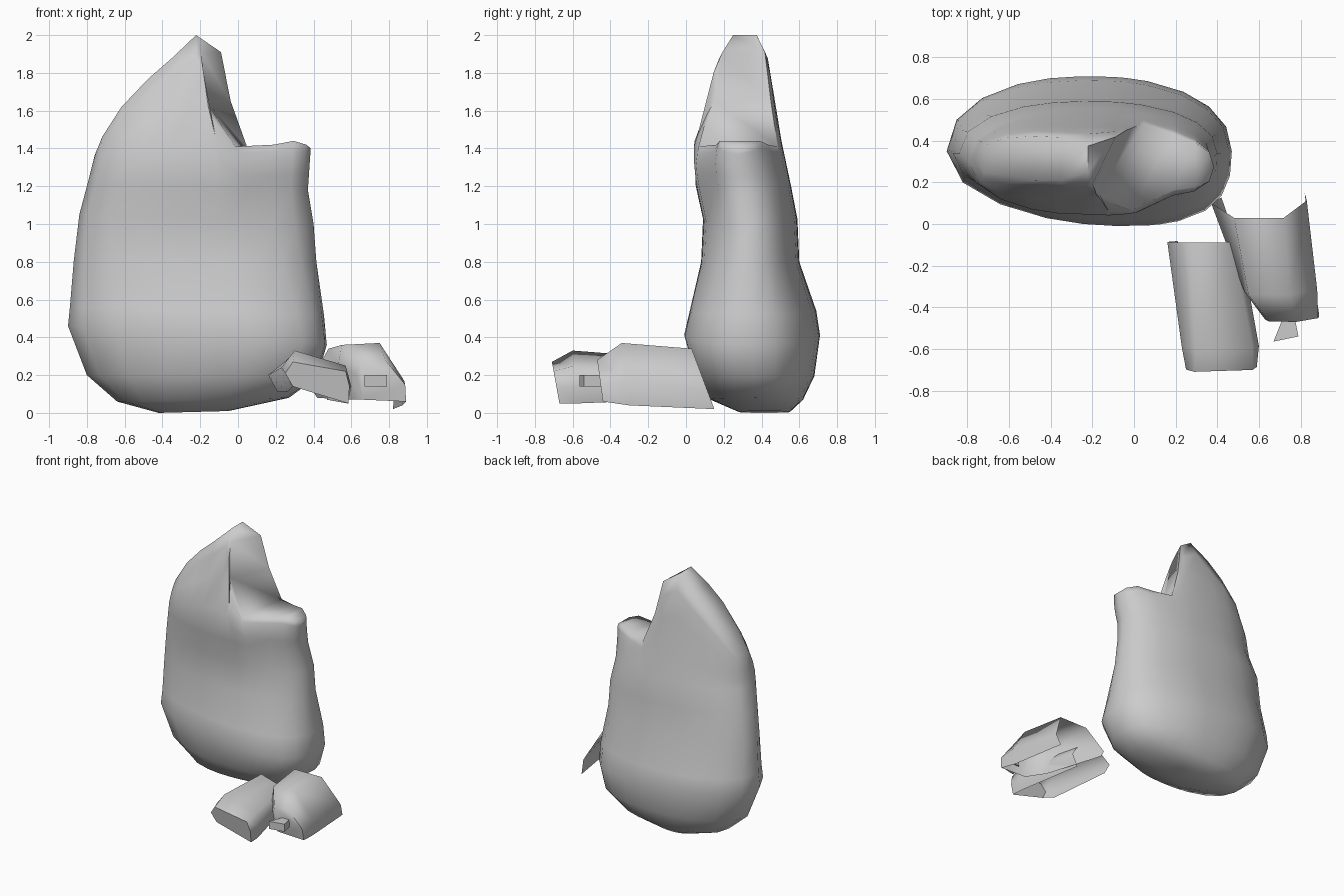
import bpy, bmesh, math

if "Cube" in bpy.data.objects:
    bpy.data.objects.remove(bpy.data.objects["Cube"])


def loft(name, rings, angle, strip_cap=False, open_under=False):
    """Skin rings that share a point count; optionally open below and behind."""
    bm = bmesh.new()
    loops = [[bm.verts.new(p) for p in ring] for ring in rings]
    n = len(loops[0])
    for a, b in zip(loops, loops[1:]):
        for i in range(n):
            j = (i + 1) % n
            if not (open_under and i == 1):
                bm.faces.new((a[i], a[j], b[j], b[i]))
    if not open_under:
        bm.faces.new(loops[0])
    top = loops[-1]
    if strip_cap:  # bridge front to back across an uneven top ring
        for i in range(n // 2):
            quad = (top[i], top[i + 1], top[(n - i - 1) % n], top[(n - i) % n])
            bm.faces.new(list(dict.fromkeys(quad)))
    else:
        bm.faces.new(top)
    bmesh.ops.recalc_face_normals(bm, faces=bm.faces[:])
    mesh = bpy.data.meshes.new(name)
    bm.to_mesh(mesh)
    bm.free()
    obj = bpy.data.objects.new(name, mesh)
    bpy.context.collection.objects.link(obj)
    bpy.ops.object.select_all(action='DESELECT')
    obj.select_set(True)
    bpy.context.view_layer.objects.active = obj
    bpy.ops.object.shade_smooth_by_angle(angle=math.radians(angle))
    return obj


# Positions across the width, -1 left to 1 right, shared by all body rings
US = [-1, -.93, -.75, -.5, -.28, -.06, .17, .26, .41, .66, .84, .96, 1]
# Height and relative thickness of the crest at those positions
CREST = [1.36, 1.46, 1.62, 1.77, 1.88, 2.0, 1.91, 1.65, 1.41, 1.42, 1.44, 1.42, 1.40]
THICK = [.7, .7, .7, .75, .8, .95, .95, .9, .95, .85, .85, .9, .9]
LAST = len(US) - 1
WALK = [(k, -1) for k in range(LAST + 1)] + [(k, 1) for k in range(LAST - 1, 0, -1)]


def bulge(u):
    return (1 - abs(u) ** 2.2) ** (1 / 2.2)


def section(x0, x1, y0, y1, z_left, z_right, skew):
    """Oval ring, tilted in z, front bulge skewed sideways."""
    cx, cy, a, b = (x0 + x1) / 2, (y0 + y1) / 2, (x1 - x0) / 2, (y1 - y0) / 2
    pts = []
    for k, side in WALK:
        u, v = US[k], side * bulge(US[k])
        pts.append((cx + a * u + skew * a * max(0, -v) ** 2, cy + b * v,
                    z_left + (z_right - z_left) * (u + 1) / 2))
    return pts


# Side profile of the upper body: z, front y, back y
PROFILE = [(1.15, .06, .57), (1.3, .035, .53), (1.42, .04, .51), (1.5, .06, .49),
           (1.65, .13, .47), (1.8, .14, .45), (1.9, .18, .43), (2.01, .25, .37)]


def depth(z):
    for (za, fa, ba), (zb, fb, bb) in zip(PROFILE, PROFILE[1:]):
        if z <= zb:
            t = max(0, (z - za) / (zb - za))
            return fa + t * (fb - fa), ba + t * (bb - ba)
    return PROFILE[-1][1:]


def crest_ring(t):
    """Ring part-way up from the waist to the uneven crest."""
    pts = []
    for k, side in WALK:
        u = US[k]
        low = 1.22 - 0.02 * (u + 1)
        z = low + t * (CREST[k] - low)
        y0, y1 = depth(z)
        v = side * bulge(u) * (1 + t ** 4 * (THICK[k] - 1))
        x = -0.195 + 0.565 * u - 0.035 * (1 - t) * max(0, -u) + 0.0075 * t * (u + 1)
        y = (y0 + y1) / 2 + (y1 - y0) / 2 * v
        if side < 0:
            x -= 0.14 * t * max(0, 1 - abs(u - .24) / .3)    # notch faces front
            y += 0.05 * max(0, 1 - abs(u - .68) / .25)       # groove below notch
        if u < 0:
            y += 0.04 * t * -u
        pts.append((x, y, z))
    return pts


# Body: flattened sack with a tall left peak and a low right shoulder
sections = [
    (-0.42, -0.05, 0.28, 0.55, 0.00, 0.01, 0),
    (-0.64, 0.27, 0.13, 0.62, 0.06, 0.08, 0.1),
    (-0.80, 0.42, 0.05, 0.68, 0.20, 0.19, 0.2),
    (-0.90, 0.47, -0.01, 0.71, 0.46, 0.36, 0.25),
    (-0.89, 0.455, 0.02, 0.69, 0.56, 0.52, 0.2),
    (-0.87, 0.415, 0.08, 0.60, 0.80, 0.80, 0.1),
    (-0.84, 0.40, 0.09, 0.59, 1.05, 1.00, 0),
]
rings = [section(*s) for s in sections]
rings += [crest_ring(t) for t in (0, 0.3, 0.6, 0.85, 1)]
loft("body", rings, 75, strip_cap=True)


def block(name, stations):
    """Soft shell: each station is (y at top, y at bottom, xz outline)."""
    out = []
    for y_top, y_low, outline in stations:
        zs = [z for _, z in outline]
        lo, hi = min(zs), max(zs)
        out.append([(x, y_low + (y_top - y_low) * (z - lo) / (hi - lo), z)
                    for x, z in outline])
    loft(name, out, 70, open_under=True)


# Left foot block
block("left_foot", [
    (-0.09, -0.08, [(0.16, 0.20), (0.21, 0.11), (0.47, 0.07), (0.51, 0.16),
                    (0.47, 0.23), (0.27, 0.29)]),
    (-0.60, -0.58, [(0.23, 0.24), (0.26, 0.11), (0.58, 0.05), (0.60, 0.14),
                    (0.57, 0.25), (0.30, 0.33)]),
    (-0.71, -0.67, [(0.25, 0.21), (0.29, 0.14), (0.585, 0.05), (0.59, 0.14),
                    (0.57, 0.22), (0.29, 0.27)]),
])

# Right foot block
block("right_foot", [
    (0.03, 0.15, [(0.37, 0.15), (0.42, 0.08), (0.82, 0.02), (0.83, 0.12),
                  (0.72, 0.34), (0.48, 0.34)]),
    (-0.34, -0.30, [(0.53, 0.25), (0.57, 0.07), (0.87, 0.04), (0.88, 0.17),
                    (0.75, 0.37), (0.55, 0.36)]),
    (-0.47, -0.44, [(0.63, 0.20), (0.66, 0.07), (0.89, 0.06), (0.885, 0.15),
                    (0.78, 0.28), (0.65, 0.27)]),
])

# Small toe peg on the front of the right foot
peg = [[(x, y, z) for x, y, z in ((a, ya, 0.14), (b, yb, 0.14), (b, yb, 0.20), (a, ya, 0.20))]
       for a, b, ya, yb in ((0.72, 0.77, -0.44, -0.44), (0.67, 0.79, -0.565, -0.54))]
loft("toe_peg", peg, 30)
